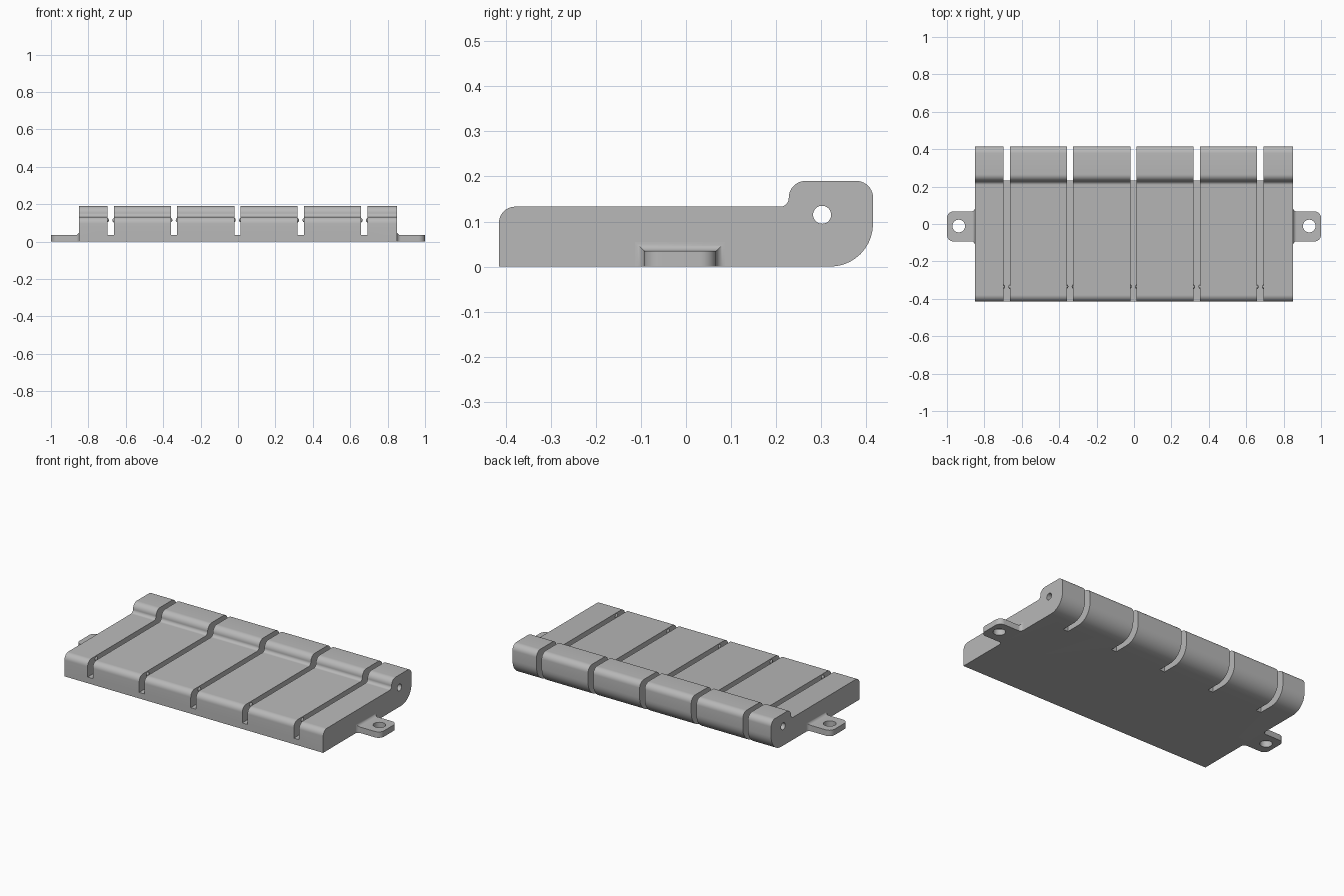
import bpy, bmesh
from math import sin, cos, pi, sqrt
from mathutils import Vector, Matrix

if "Cube" in bpy.data.objects:
    bpy.data.objects.remove(bpy.data.objects["Cube"])

grey = bpy.data.materials.new("plain grey")
grey.use_nodes = True
grey.diffuse_color = (0.48, 0.48, 0.48, 1)
grey.node_tree.nodes["Principled BSDF"].inputs["Base Color"].default_value = grey.diffuse_color

HALF = 0.85                                           # half length of the body
SLOTS = [-0.003 + 0.339 * i for i in range(-2, 3)]    # slot centres
SLOT_W = 0.034


def make(name, bm):
    bmesh.ops.recalc_face_normals(bm, faces=bm.faces)
    mesh = bpy.data.meshes.new(name)
    bm.to_mesh(mesh)
    bm.free()
    mesh.materials.append(grey)
    ob = bpy.data.objects.new(name, mesh)
    bpy.context.collection.objects.link(ob)
    return ob


def rounded(corners, steps=10):
    """Outline from (y, z, radius) right-angled corners, each rounded."""
    out = []
    for i, (y, z, r) in enumerate(corners):
        p = Vector((y, z))
        if not r:
            out.append(p)
            continue
        u = (Vector(corners[i - 1][:2]) - p).normalized()
        v = (Vector(corners[(i + 1) % len(corners)][:2]) - p).normalized()
        c = p + r * (u + v)
        for k in range(steps + 1):
            a = pi / 2 * k / steps
            out.append(c - r * (v * cos(a) + u * sin(a)))
    return out


def prism(bm, outline, x0, x1):
    """Extrude a (y, z) outline along x."""
    face = bm.faces.new([bm.verts.new((x0, y, z)) for y, z in outline])
    ext = bmesh.ops.extrude_face_region(bm, geom=[face])["geom"]
    verts = [g for g in ext if isinstance(g, bmesh.types.BMVert)]
    bmesh.ops.translate(bm, vec=(x1 - x0, 0, 0), verts=verts)


def cylinder(name, radius, depth, matrix):
    bm = bmesh.new()
    bmesh.ops.create_cone(bm, cap_ends=True, segments=40, radius1=radius,
                          radius2=radius, depth=depth, matrix=matrix)
    return make(name, bm)


def cut(ob, cutter):
    cutter.hide_render = True
    mod = ob.modifiers.new("cut", "BOOLEAN")
    mod.operation, mod.solver, mod.object = "DIFFERENCE", "EXACT", cutter
    bpy.context.view_layer.objects.active = ob
    bpy.ops.object.modifier_apply(modifier=mod.name)
    bpy.data.objects.remove(cutter)


def smooth(ob):
    bpy.ops.object.select_all(action="DESELECT")
    ob.select_set(True)
    bpy.context.view_layer.objects.active = ob
    bpy.ops.object.shade_smooth_by_angle(angle=0.5)


# Body with raised hinge ridge along the back
bm = bmesh.new()
prism(bm, rounded([(-0.415, 0, 0), (0.415, 0, 0.095), (0.415, 0.19, 0.037),
                   (0.228, 0.19, 0.037), (0.228, 0.133, 0.019),
                   (-0.415, 0.133, 0.036)]), -HALF, HALF)
body = make("body", bm)

# Slots: floored along the plate, open right through at the ridge
bm = bmesh.new()
for x in SLOTS:
    prism(bm, [(-0.5, 0.036), (0.232, 0.036), (0.232, -0.1), (0.5, -0.1),
               (0.5, 0.3), (-0.5, 0.3)], x - SLOT_W / 2, x + SLOT_W / 2)
cut(body, make("slot_cutter", bm))

# Hinge pin hole through the ridge
cut(body, cylinder("pin_cutter", 0.02, 2,
                   Matrix.Translation((0, 0.302, 0.115)) @ Matrix.Rotation(pi / 2, 4, "Y")))
smooth(body)

# Small snap bumps on both walls of every slot
bm = bmesh.new()
for x in SLOTS:
    for s in (-1, 1):
        bmesh.ops.create_uvsphere(
            bm, u_segments=16, v_segments=10, radius=0.013,
            matrix=Matrix.Translation((x + s * (SLOT_W / 2 + 0.005), -0.335, 0.115)))
smooth(make("snap_bumps", bm))

# Mounting tabs: lofted from a flared root to a rounded end
FLARE, CORNER, N = 0.02, 0.035, 8
stations = [(HALF - 0.01, 0.08 + FLARE, 0.035 + FLARE)]
for k in range(N + 1):
    a = pi / 2 * k / N
    g = FLARE * (1 - sin(a))
    stations.append((HALF + FLARE * (1 - cos(a)), 0.08 + g, 0.035 + g))
for k in range(N + 1):
    a = pi / 2 * k / N
    stations.append((1 - CORNER * (1 - sin(a)), 0.08 - CORNER * (1 - cos(a)), 0.035))

for side, s in (("left", 1), ("right", -1)):
    bm = bmesh.new()
    rings = [[bm.verts.new((s * x, -0.013 + y, z))
              for y, z in ((-w, 0), (w, 0), (w, h), (-w, h))] for x, w, h in stations]
    for a, b in zip(rings, rings[1:]):
        for i in range(4):
            j = (i + 1) % 4
            bm.faces.new((a[i], a[j], b[j], b[i]))
    bm.faces.new(rings[0])
    bm.faces.new(rings[-1])
    tab = make(side + "_mounting_tab", bm)
    cut(tab, cylinder("screw_cutter", 0.034, 0.4,
                      Matrix.Translation((s * 0.937, -0.011, 0))))
    smooth(tab)
